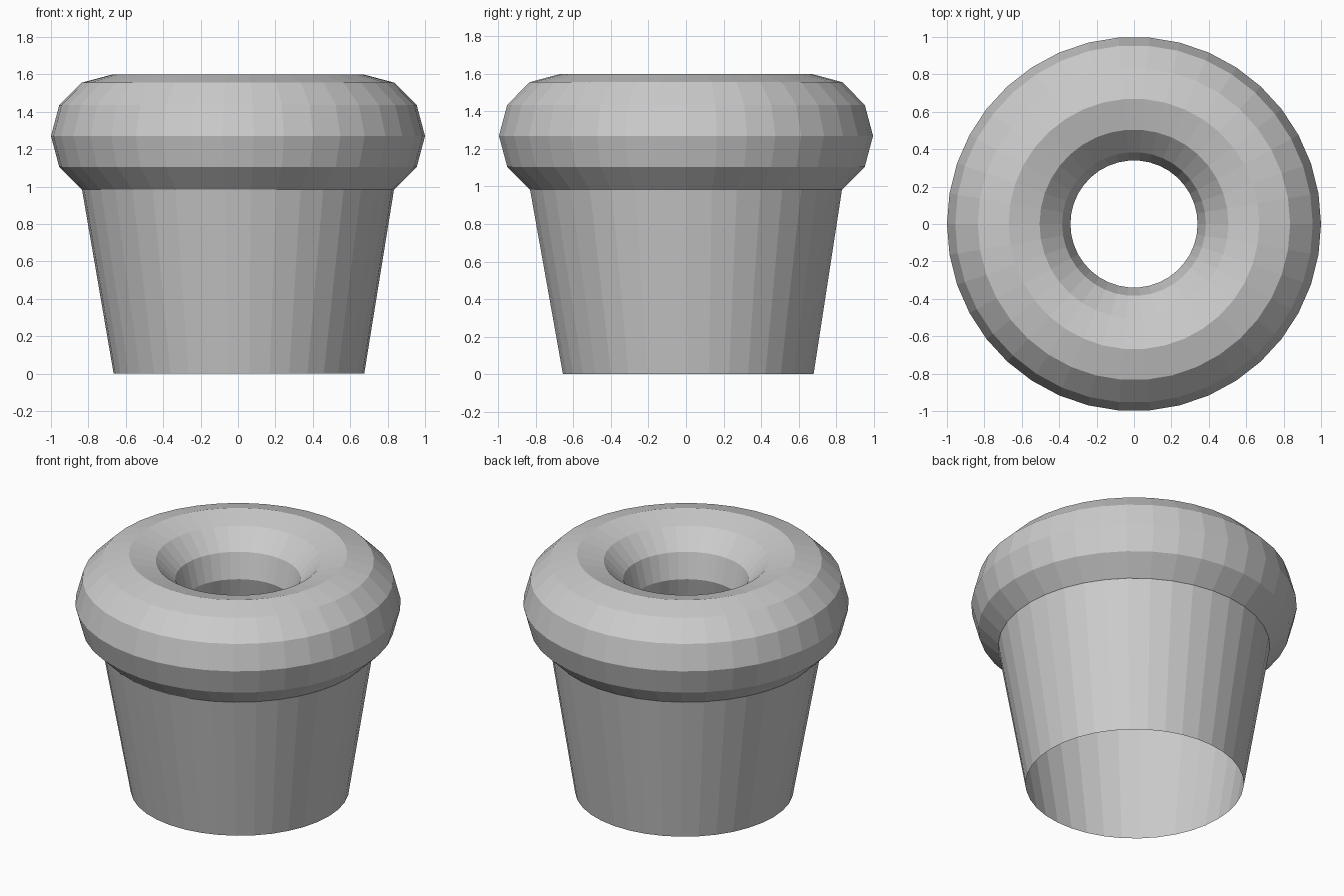
import bpy, bmesh
from math import sin, cos, tau

if "Cube" in bpy.data.objects:
    bpy.data.objects.remove(bpy.data.objects["Cube"])

SIDES = 38          # steps around the pot
RIM_STEPS = 12      # steps around the rim's round section
RIM_R, RIM_T, RIM_Z = 0.67, 0.33, 1.27


def lathe(name, profile, closed=False):
    """Revolve (radius, height, shift_x, shift_y) points around z, flat shaded."""
    bm = bmesh.new()
    rings = [[bm.verts.new((dx + r * cos(tau * i / SIDES),
                            dy + r * sin(tau * i / SIDES), z))
              for i in range(SIDES)] for r, z, dx, dy in profile]
    pairs = list(zip(rings, rings[1:]))
    if closed:
        pairs.append((rings[-1], rings[0]))
    for a, b in pairs:
        for i in range(SIDES):
            j = (i + 1) % SIDES
            bm.faces.new((a[i], a[j], b[j], b[i]))
    mesh = bpy.data.meshes.new(name)
    bm.to_mesh(mesh)
    bm.free()
    obj = bpy.data.objects.new(name, mesh)
    bpy.context.collection.objects.link(obj)
    return obj


# Thick doughnut rim
section = [(RIM_R + RIM_T * cos(tau * k / RIM_STEPS),
            RIM_Z + RIM_T * sin(tau * k / RIM_STEPS), 0, 0)
           for k in range(RIM_STEPS)]
lathe("pot_rim", section, closed=True)

# Tapered wall, open at the bottom, its foot very slightly off centre
lathe("pot_wall", [(0.67, 0.0, 0.005, 0.012), (0.835, 0.99, 0, 0)])
